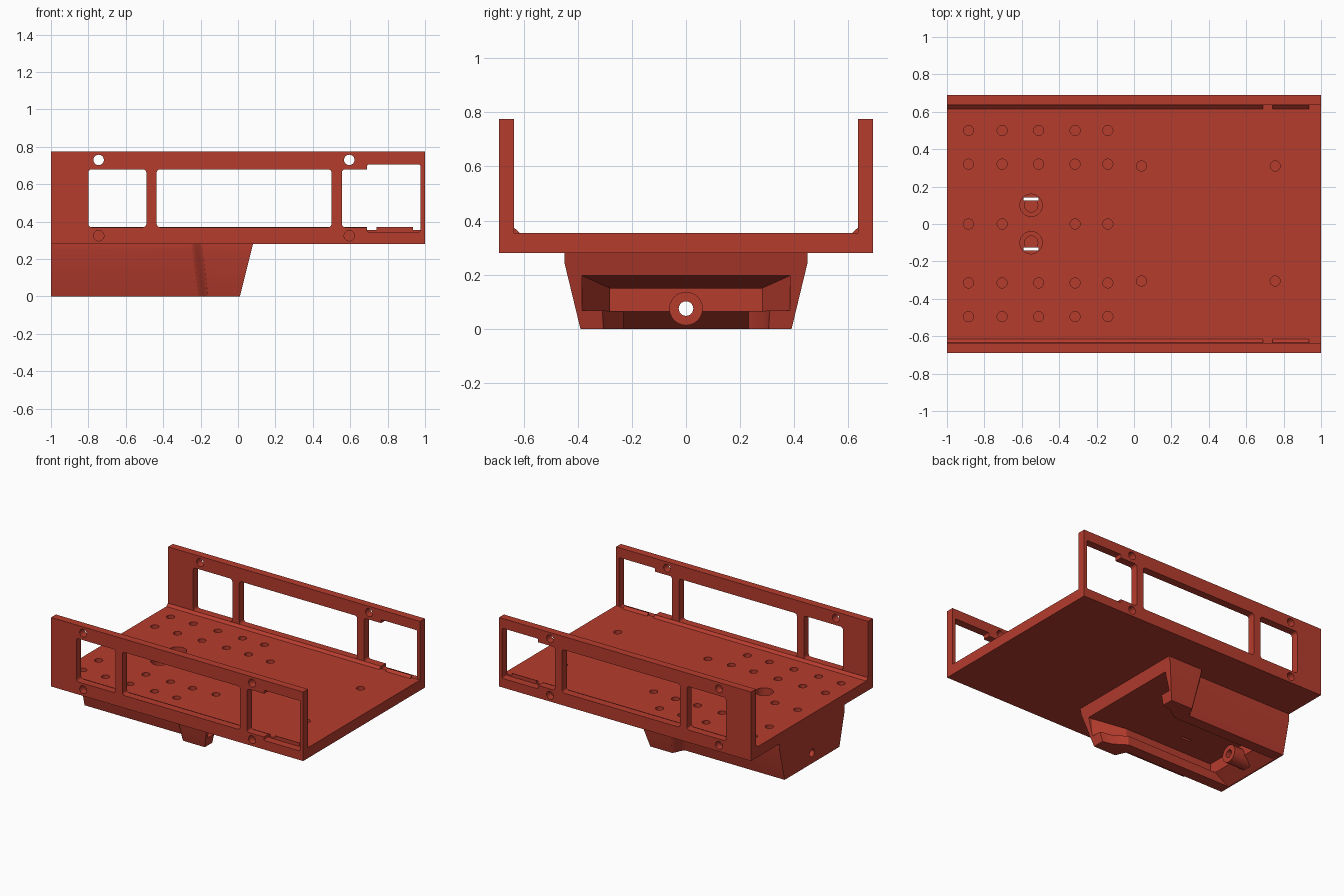
import bpy, bmesh, math

if "Cube" in bpy.data.objects:
    bpy.data.objects.remove(bpy.data.objects["Cube"])

red = bpy.data.materials.new("brick red")
red.diffuse_color = (0.47, 0.045, 0.027, 1)
red.use_nodes = True
red.node_tree.nodes["Principled BSDF"].inputs["Base Color"].default_value = red.diffuse_color


def finish(name, bm):
    bmesh.ops.recalc_face_normals(bm, faces=bm.faces)
    me = bpy.data.meshes.new(name)
    bm.to_mesh(me)
    bm.free()
    ob = bpy.data.objects.new(name, me)
    bpy.context.collection.objects.link(ob)
    me.materials.append(red)
    return ob


def loft(bm, rings):
    """Skin equal-length closed rings and cap both ends."""
    vs = [[bm.verts.new(p) for p in r] for r in rings]
    n = len(vs[0])
    for a, b in zip(vs, vs[1:]):
        for i in range(n):
            j = (i + 1) % n
            bm.faces.new((a[i], a[j], b[j], b[i]))
    bm.faces.new(vs[0])
    bm.faces.new(vs[-1][::-1])


def solid(name, rings):
    bm = bmesh.new()
    loft(bm, rings)
    return finish(name, bm)


def circle(r, n=24):
    return [(r * math.cos(2 * math.pi * i / n), r * math.sin(2 * math.pi * i / n)) for i in range(n)]


def rounded(x0, x1, z0, z1, r=0.018):
    pts = []
    for k, (cx, cz) in enumerate([(x1 - r, z1 - r), (x0 + r, z1 - r), (x0 + r, z0 + r), (x1 - r, z0 + r)]):
        for i in range(5):
            a = math.pi / 2 * (k + i / 4)
            pts.append((cx + r * math.cos(a), cz + r * math.sin(a)))
    return pts


def along_y(pts, y0, y1):
    return [[(x, y, z) for x, z in pts] for y in (y0, y1)]


def disc_z(x, y, r, z0, z1):
    return [[(x + a, y + b, z) for a, b in circle(r)] for z in (z0, z1)]


def disc_x(x0, x1, z, r):
    return [[(x, a, z + b) for a, b in circle(r)] for x in (x0, x1)]


def box(x0, x1, y0, y1, z0, z1):
    return along_y([(x0, z0), (x1, z0), (x1, z1), (x0, z1)], y0, y1)


def boolean(ob, tool, op):
    m = ob.modifiers.new(op.lower(), 'BOOLEAN')
    m.operation, m.solver, m.object = op, 'EXACT', tool
    bpy.context.view_layer.objects.active = ob
    bpy.ops.object.modifier_apply(modifier=m.name)
    bpy.data.objects.remove(tool)


def cut(ob, rings):
    boolean(ob, solid("cutter", rings), 'DIFFERENCE')


def cut_many(ob, ring_sets):
    """Cut several non-overlapping shapes at once."""
    bm = bmesh.new()
    for r in ring_sets:
        loft(bm, r)
    boolean(ob, finish("cutter", bm), 'DIFFERENCE')


# U-shaped tray
T, F0, F1, Y0, Y1 = 0.775, 0.28, 0.355, 0.635, 0.69
u = [(-Y1, F0), (Y1, F0), (Y1, T), (Y0, T), (Y0, F1), (-Y0, F1), (-Y0, T), (-Y1, T)]
tray = solid("tray", [[(x, y, z) for y, z in u] for x in (-1, 1)])

# pod under the floor, widening towards its mouth
rings = []
stations = [(-1, -1, 0), (-0.25, -0.21, 0)]
for i in range(1, 7):
    t = i / 6
    stations.append((-0.25 + 0.06 * t, -0.21 + 0.05 * t, t * t * (3 - 2 * t)))
stations.append((0.08, 0.01, 1))
for xt, xb, w in stations:
    half = [(0.37 + 0.078 * w, 0.28), (0.37 + 0.078 * w, 0.24), (0.31 + 0.08 * w, 0.0)]
    prof = half + [(-y, z) for y, z in reversed(half)]
    rings.append([(xb + (xt - xb) * z / 0.28, y, z) for y, z in prof])
pod = solid("pod", rings)

# hollow of the pod: main chamber, flared mouth, open underside with end ramp
def yz(x, y, z0, z1):
    return [(x, -y, z0), (x, y, z0), (x, y, z1), (x, -y, z1)]

cut(pod, [yz(-0.88, 0.28, 0.065, 0.15), yz(-0.17, 0.28, 0.065, 0.15),
          yz(0.03, 0.385, 0.068, 0.197), yz(0.2, 0.385, 0.068, 0.197)])
cut(pod, along_y([(-0.88, 0.09), (-0.88, 0.065), (-0.985, 0), (-1.03, -0.03), (0.2, -0.03), (0.2, 0.09)], -0.23, 0.23))
# splayed gap between the feet
cut(pod, [yz(-0.15, 0.229, -0.02, 0.08), yz(-0.06, 0.29, -0.02, 0.08), yz(0.1, 0.325, -0.02, 0.08)])
# cable hole with a round boss in the end wall
boolean(pod, solid("boss", disc_x(-0.95, -0.8, 0.075, 0.062)), 'UNION')
cut(pod, disc_x(-1.1, -0.7, 0.075, 0.027))
boolean(tray, pod, 'UNION')

# side wall windows and bolt holes
for s in (-1, 1):
    a, b = s * 0.6, s * 0.8
    ia = s * 0.6351
    cut_many(tray, [along_y(rounded(-0.8, -0.49, 0.37, 0.68), a, b),
                    along_y(rounded(-0.435, 0.5, 0.37, 0.68), a, b),
                    along_y(rounded(0.555, 0.75, 0.37, 0.68), a, b)])
    cut(tray, along_y(rounded(0.69, 0.975, 0.345, 0.705, 0.008), s * Y0, b))
    cut_many(tray, [along_y([(x + p, z + q) for p, q in circle(0.028)], y, b)
                    for x in (-0.745, 0.595) for z, y in ((0.73, a), (0.325, s * 0.64))])

# blind mounting holes in the floor
xs = (-0.885, -0.705, -0.51, -0.315, -0.14)
spots = [(x, y) for y in (0.5, 0.32, 0, -0.315, -0.495) for x in xs if not (y == 0 and x == -0.51)]
spots += [(x, y) for x in (0.04, 0.755) for y in (0.31, -0.305)]
cut_many(tray, [disc_z(x, y, 0.027, 0.305, 0.4) for x, y in spots])

# two counterbored strap holes with slots through to the chamber
for s in (-1, 1):
    cut(tray, disc_z(-0.55, s * 0.1, 0.06, 0.24, 0.4))
    cut(tray, disc_z(-0.55, s * 0.1, 0.036, 0.19, 0.3))
    cut(tray, box(-0.59, -0.51, s * 0.125, s * 0.142, 0.1, 0.4))

# chamfer strips where the walls meet the floor
for s in (-1, 1):
    for x0, x1 in ((-1, 0.69), (0.74, 0.935)):
        tri = [(s * 0.613, F1 - 0.002), (s * 0.637, F1 - 0.002), (s * 0.637, 0.372), (s * 0.633, 0.372)]
        solid("wall_chamfer", [[(x, y, z) for y, z in tri] for x in (x0, x1)])

# shade curved parts smooth, keep edges sharp
bpy.ops.object.select_all(action='DESELECT')
tray.select_set(True)
bpy.context.view_layer.objects.active = tray
bpy.ops.object.shade_smooth_by_angle(angle=math.radians(25))
